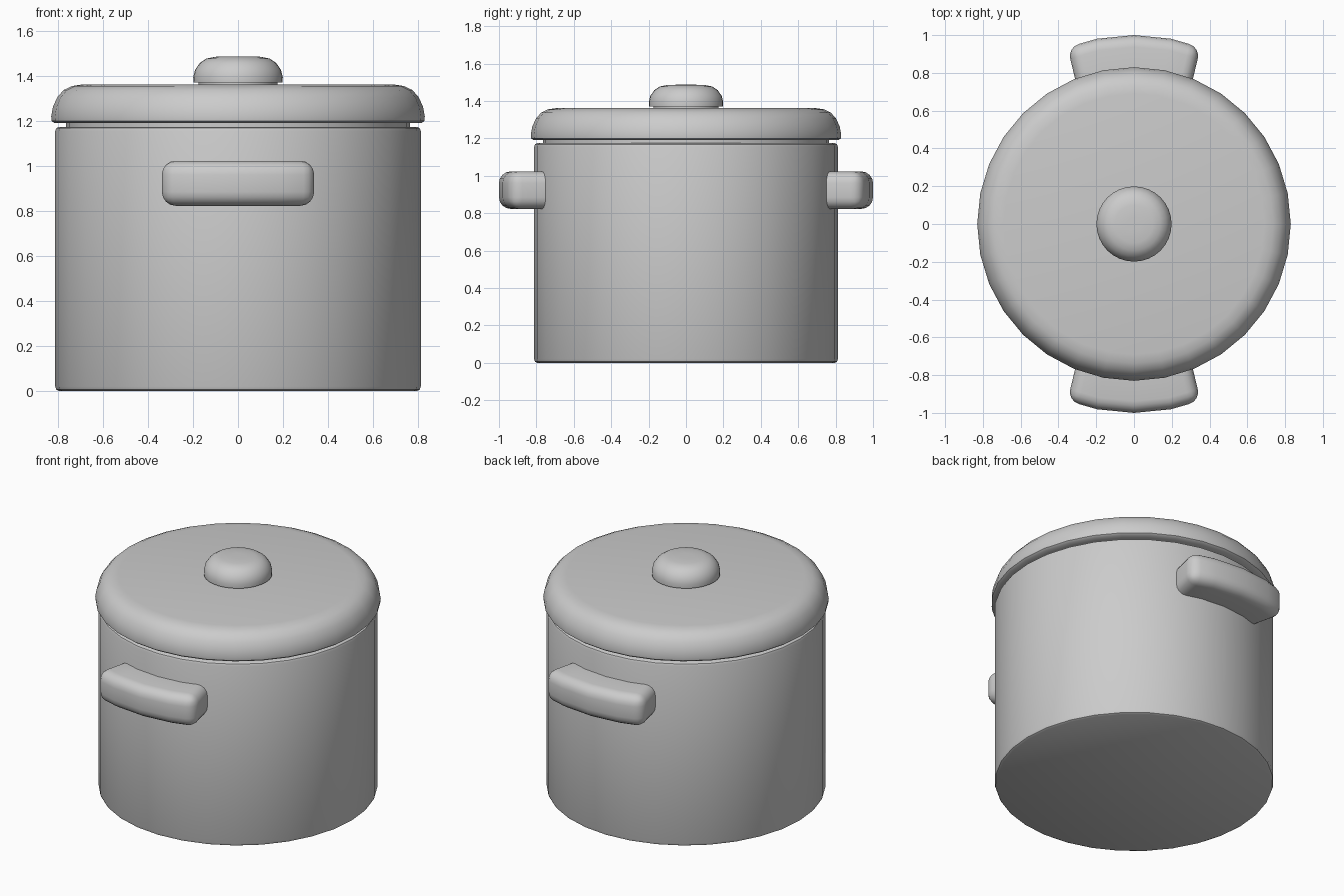
import bpy, bmesh
from math import sin, cos, pi, radians

if "Cube" in bpy.data.objects:
    bpy.data.objects.remove(bpy.data.objects["Cube"])

SEG = 32


def finish(bm, name, angle=40):
    bmesh.ops.recalc_face_normals(bm, faces=bm.faces)
    me = bpy.data.meshes.new(name)
    bm.to_mesh(me)
    bm.free()
    ob = bpy.data.objects.new(name, me)
    bpy.context.collection.objects.link(ob)
    bpy.ops.object.select_all(action='DESELECT')
    ob.select_set(True)
    bpy.context.view_layer.objects.active = ob
    bpy.ops.object.shade_smooth_by_angle(angle=radians(angle))
    return ob


def lathe(name, profile):
    """Spin an (r, z) profile; both ends lie on the axis and are capped."""
    bm = bmesh.new()
    rings = [[bm.verts.new((r * cos(2 * pi * i / SEG), r * sin(2 * pi * i / SEG), z))
              for i in range(SEG)] for r, z in profile]
    for a, b in zip(rings, rings[1:]):
        for i in range(SEG):
            j = (i + 1) % SEG
            bm.faces.new((a[i], a[j], b[j], b[i]))
    bm.faces.new(rings[0])
    bm.faces.new(rings[-1])
    return finish(bm, name)


# Hollow pot body with softened rims
lathe("pot_body", [(0.795, 0), (0.807, 0.006), (0.812, 0.02), (0.812, 1.155),
                   (0.807, 1.168), (0.795, 1.174), (0.77, 1.174), (0.77, 0.04)])

# Rounded lid with a narrower rim that sits inside the pot
lathe("lid", [(0.765, 1.14), (0.765, 1.19), (0.815, 1.19), (0.828, 1.2), (0.83, 1.22),
              (0.822, 1.263), (0.803, 1.305), (0.775, 1.337), (0.738, 1.355),
              (0.69, 1.362)])

# Knob on a short neck
lathe("lid_knob", [(0.175, 1.35), (0.175, 1.37), (0.198, 1.37), (0.199, 1.395),
                   (0.191, 1.427), (0.17, 1.457), (0.14, 1.477), (0.10, 1.485),
                   (0.04, 1.487)])


# Side handles: curved bars following the pot wall, all outer edges rounded
def handle(name, side):
    bm = bmesh.new()
    outer = [(sin(radians(a)), cos(radians(a))) for a in (-20.6, -11.25, 0, 11.25, 20.6)]
    inner = [(0.77 * sin(radians(a)), 0.77 * cos(radians(a))) for a in (22.8, 11.25, 0, -11.25, -22.8)]
    pts = outer + inner
    low, high = ([bm.verts.new((x, side * y, z)) for x, y in pts] for z in (0.823, 1.023))
    n = len(pts)
    for i in range(n):
        j = (i + 1) % n
        bm.faces.new((low[i], low[j], high[j], high[i]))
    for k in range(4):
        for ring in (low, high):
            bm.faces.new((ring[k], ring[k + 1], ring[8 - k], ring[9 - k]))
    bmesh.ops.recalc_face_normals(bm, faces=bm.faces)
    edges = [e for e in bm.edges if e.calc_face_angle() > radians(40)
             and max(v.co.xy.length for v in e.verts) > 0.9]
    bmesh.ops.bevel(bm, geom=edges, offset=0.062, offset_type='OFFSET', segments=4,
                    profile=0.5, affect='EDGES', clamp_overlap=True)
    finish(bm, name, 45)


handle("front_handle", -1)
handle("back_handle", 1)
